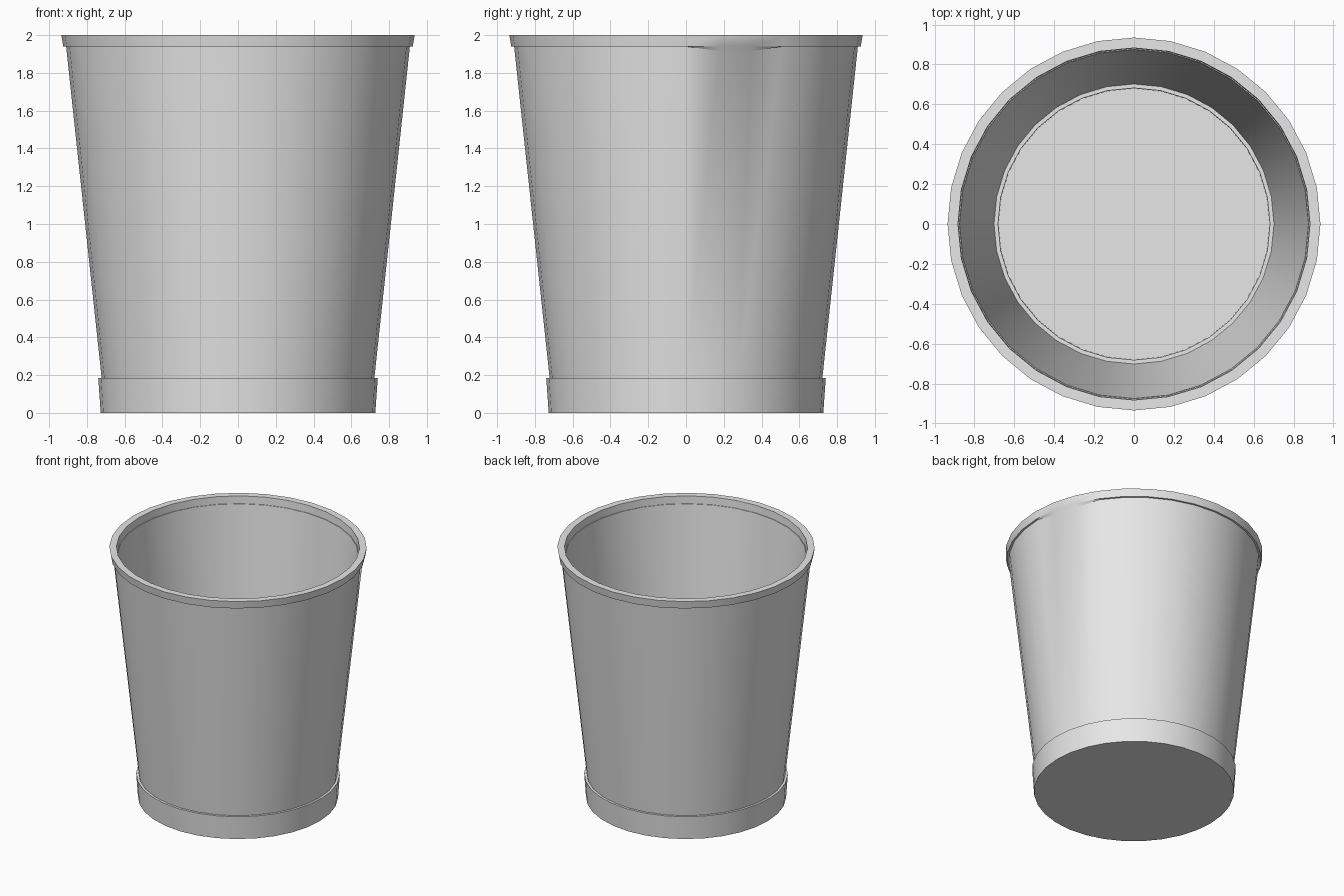
import bpy, bmesh, math

cube = bpy.data.objects.get("Cube")
if cube:
    bpy.data.objects.remove(cube, do_unlink=True)

SEGMENTS = 32

# Single light grey material
grey = bpy.data.materials.new("light_grey")
grey.use_nodes = True
colour = (0.8, 0.8, 0.8, 1.0)
grey.diffuse_color = colour
grey.node_tree.nodes["Principled BSDF"].inputs["Base Color"].default_value = colour

# Closed bin profile (radius, height): base band, outer wall, rim, inner wall, floor
profile = [
    (0.727, 0.0), (0.74, 0.185), (0.722, 0.185),
    (0.91, 1.94), (0.925, 1.94), (0.935, 2.0),
    (0.883, 2.0), (0.88, 1.94), (0.875, 1.94),
    (0.702, 0.185), (0.682, 0.185), (0.68, 0.06),
]
WALL_TOP = 3

# Revolve the profile
bm = bmesh.new()
rings = []
for r, z in profile:
    ring = []
    for i in range(SEGMENTS):
        a = 2 * math.pi * i / SEGMENTS
        ring.append(bm.verts.new((r * math.cos(a), r * math.sin(a), z)))
    rings.append(ring)
for low, high in zip(rings, rings[1:]):
    for i in range(SEGMENTS):
        j = (i + 1) % SEGMENTS
        bm.faces.new((low[i], low[j], high[j], high[i]))

# Underside and inner floor
bm.faces.new(rings[0][::-1])
bm.faces.new(rings[-1])

# Small sag where the wall meets the underside of the rim
for i in (1, 2):
    v = rings[WALL_TOP][i]
    v.co.z -= 0.025
    v.co.x *= 0.997
    v.co.y *= 0.997

bmesh.ops.recalc_face_normals(bm, faces=bm.faces)
mesh = bpy.data.meshes.new("waste_bin")
bm.to_mesh(mesh)
bm.free()
mesh.materials.append(grey)

waste_bin = bpy.data.objects.new("waste_bin", mesh)
bpy.context.collection.objects.link(waste_bin)

# Smooth walls with crisp rim and base edges
bpy.ops.object.select_all(action="DESELECT")
waste_bin.select_set(True)
bpy.context.view_layer.objects.active = waste_bin
bpy.ops.object.shade_smooth_by_angle(angle=math.radians(30))
